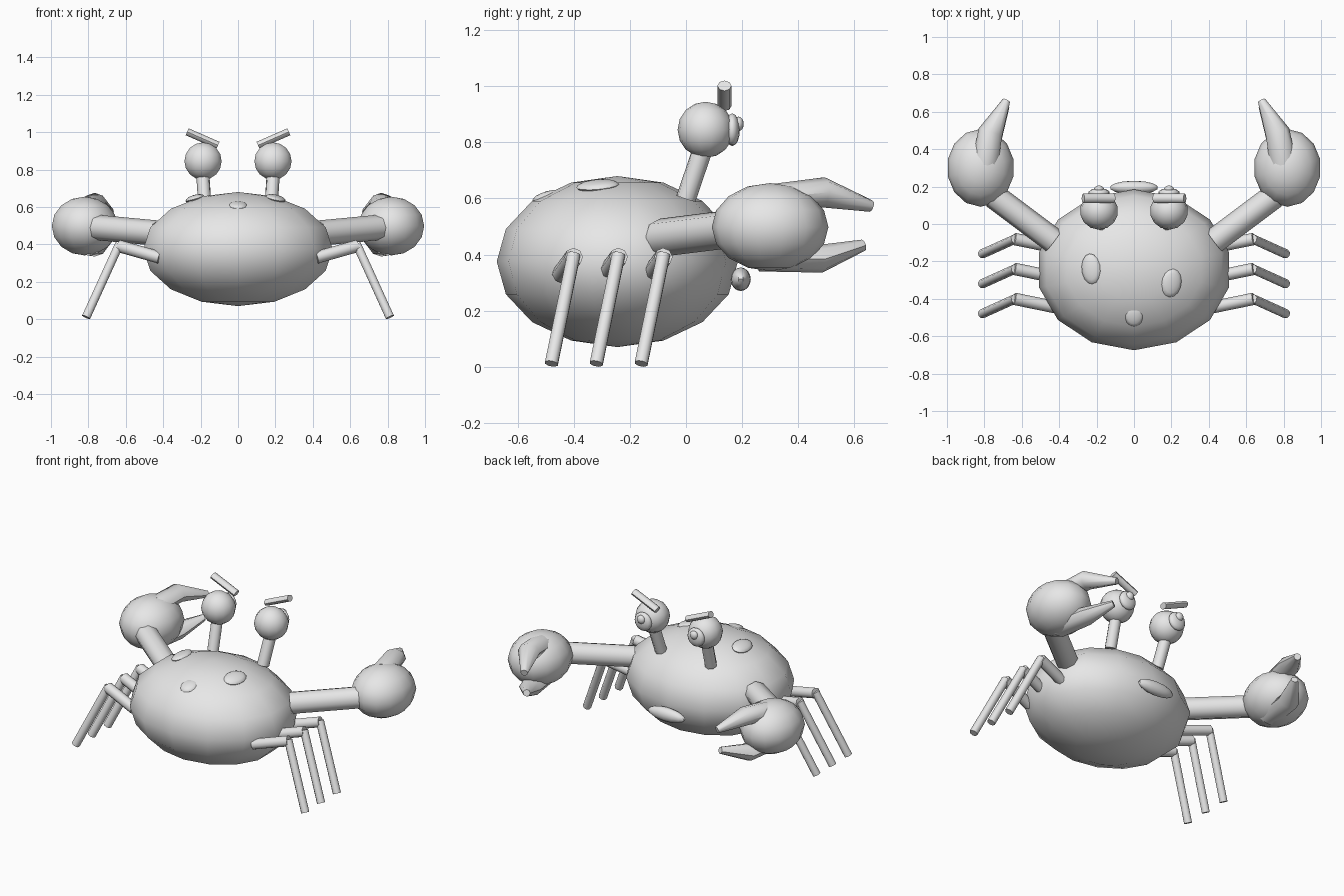
import bpy, bmesh, math
from mathutils import Vector, Matrix, Euler

if "Cube" in bpy.data.objects:
    bpy.data.objects.remove(bpy.data.objects["Cube"])

shell = bpy.data.materials.new("plain grey")
shell.diffuse_color = (0.8, 0.8, 0.8, 1)
shell.use_nodes = True
shell.node_tree.nodes["Principled BSDF"].inputs["Base Color"].default_value = shell.diffuse_color


def finish(name, bm):
    bmesh.ops.recalc_face_normals(bm, faces=bm.faces)
    me = bpy.data.meshes.new(name)
    bm.to_mesh(me)
    bm.free()
    me.materials.append(shell)
    me.shade_smooth()
    me.set_sharp_from_angle(angle=math.radians(50))
    ob = bpy.data.objects.new(name, me)
    bpy.context.collection.objects.link(ob)
    return ob


def ball(name, centre, radii, rot=(0, 0, 0), seg=14, rings=8):
    bm = bmesh.new()
    bmesh.ops.create_uvsphere(bm, u_segments=seg, v_segments=rings, radius=1)
    turn = Euler([math.radians(a) for a in rot]).to_matrix().to_4x4()
    bm.transform(Matrix.Translation(centre) @ turn @ Matrix.Diagonal((*radii, 1)))
    return finish(name, bm)


def tube(name, points, radii, sides=8):
    """Loft elliptical rings (width, height) along a path."""
    bm = bmesh.new()
    pts = [Vector(p) for p in points]
    rings = []
    for i, p in enumerate(pts):
        t = (pts[min(i + 1, len(pts) - 1)] - pts[max(i - 1, 0)]).normalized()
        side = t.cross(Vector((0, 0, 1))).normalized()
        up = side.cross(t)
        w, h = radii[i]
        rings.append([bm.verts.new(p + side * w * math.cos(a) + up * h * math.sin(a))
                      for a in (2 * math.pi * k / sides for k in range(sides))])
    for r0, r1 in zip(rings, rings[1:]):
        for k in range(sides):
            j = (k + 1) % sides
            bm.faces.new((r0[k], r0[j], r1[j], r1[k]))
    bm.faces.new(rings[0])
    bm.faces.new(rings[-1])
    return finish(name, bm)


# Body, mouth and shell spots
ball("body", (0, -0.245, 0.375), (0.52, 0.43, 0.305))
ball("mouth", (0, 0.195, 0.312), (0.13, 0.036, 0.042))
ball("left_spot", (-0.23, -0.24, 0.645), (0.052, 0.082, 0.02), (0, -16, 5))
ball("right_spot", (0.20, -0.315, 0.645), (0.055, 0.077, 0.02), (4, 14, -8))
ball("rear_spot", (0, -0.49, 0.607), (0.05, 0.06, 0.02), (15, 0, 0))

for s, label in ((-1, "left"), (1, "right")):
    # Arm and claw
    tube(label + "_arm", [(s * 0.43, -0.09, 0.46), (s * 0.75, 0.15, 0.49)],
         [(0.068, 0.068)] * 2)
    ball(label + "_claw", (s * 0.82, 0.30, 0.498), (0.18, 0.208, 0.157))
    tube(label + "_upper_pincer",
         [(s * 0.797, 0.32, 0.605), (s * 0.768, 0.49, 0.622), (s * 0.682, 0.66, 0.573)],
         [(0.07, 0.048), (0.066, 0.054), (0.021, 0.021)])
    tube(label + "_lower_pincer",
         [(s * 0.80, 0.26, 0.385), (s * 0.768, 0.48, 0.385), (s * 0.685, 0.632, 0.433)],
         [(0.07, 0.045), (0.066, 0.05), (0.021, 0.021)])

    # Eye, stalk and brow
    tube(label + "_eye_stalk", [(s * 0.177, 0.0, 0.60), (s * 0.19, 0.068, 0.80)],
         [(0.036, 0.036)] * 2)
    ball(label + "_eye", (s * 0.187, 0.07, 0.845), (0.102, 0.1, 0.1))
    ball(label + "_iris", (s * 0.187, 0.165, 0.845), (0.058, 0.027, 0.058))
    ball(label + "_pupil", (s * 0.187, 0.187, 0.866), (0.026, 0.019, 0.026))
    tube(label + "_brow", [(s * 0.107, 0.137, 0.93), (s * 0.272, 0.137, 1.002)],
         [(0.025, 0.02)] * 2)

    # Three jointed legs
    for n, y in enumerate((-0.08, -0.24, -0.40), 1):
        knee = (s * 0.64, y, 0.392)
        tube(f"{label}_upper_leg_{n}", [(s * 0.42, y - 0.045, 0.33), knee],
             [(0.033, 0.033)] * 2)
        tube(f"{label}_lower_leg_{n}", [(s * 0.635, y, 0.40), (s * 0.812, y - 0.08, 0.011)],
             [(0.025, 0.025)] * 2)
